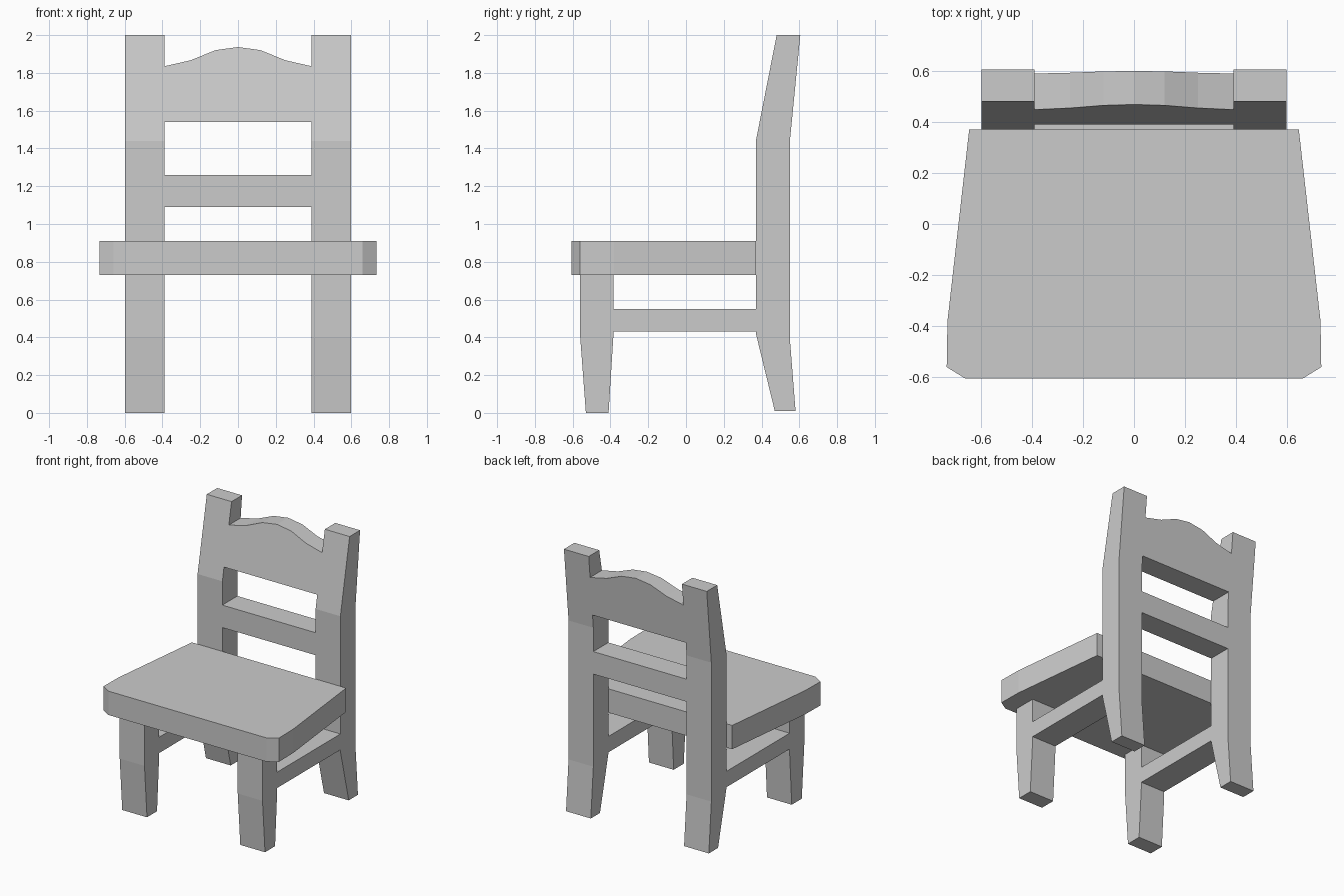
import bpy, bmesh

if "Cube" in bpy.data.objects:
    bpy.data.objects.remove(bpy.data.objects["Cube"])


def prism(name, near, far):
    """Closed flat-faced solid between two matching outlines."""
    bm = bmesh.new()
    a = [bm.verts.new(p) for p in near]
    b = [bm.verts.new(p) for p in far]
    bm.faces.new(a)
    bm.faces.new(b[::-1])
    n = len(a)
    for i in range(n):
        j = (i + 1) % n
        bm.faces.new((a[i], b[i], b[j], a[j]))
    bmesh.ops.recalc_face_normals(bm, faces=bm.faces)
    mesh = bpy.data.meshes.new(name)
    bm.to_mesh(mesh)
    bm.free()
    obj = bpy.data.objects.new(name, mesh)
    bpy.context.collection.objects.link(obj)
    return obj


def side_part(name, profile, x0, x1):
    """Extrude a (y, z) profile across x."""
    return prism(name, [(x0, y, z) for y, z in profile],
                 [(x1, y, z) for y, z in profile])


def rect(y0, y1, z0, z1):
    return [(y0, z0), (y1, z0), (y1, z1), (y0, z1)]


INNER, OUTER = 0.39, 0.597

# Side profiles of the posts, front legs and rails
post = [(0.47, 0.01), (0.58, 0.01), (0.55, 0.39), (0.55, 1.44),
        (0.605, 2.0), (0.48, 2.0), (0.37, 1.44), (0.37, 0.42)]
leg = [(-0.53, 0), (-0.41, 0), (-0.385, 0.4), (-0.385, 0.73),
       (-0.56, 0.73), (-0.56, 0.4)]
rail = rect(-0.385, 0.37, 0.43, 0.55)

for label, s in (("left", -1), ("right", 1)):
    side_part(label + "_back_post", post, s * INNER, s * OUTER)
    side_part(label + "_front_leg", leg, s * INNER, s * OUTER)
    side_part(label + "_side_rail", rail, s * INNER, s * OUTER)

# Seat: tapered slab with clipped front corners
half = [(0.645, 0.37), (0.73, -0.38), (0.733, -0.56), (0.66, -0.605)]
outline = half + [(-x, y) for x, y in reversed(half)]
prism("seat", [(x, y, 0.73) for x, y in outline],
      [(x, y, 0.91) for x, y in outline])

# Lower back slat
side_part("back_slat", rect(0.37, 0.55, 1.09, 1.26), -INNER, INNER)

# Crest panel: wavy top, leaning back flush with the posts
wave = [(INNER, 1.835), (0.25, 1.867), (0.12, 1.92)]
crest = ([(-INNER, 1.54), (INNER, 1.54)] + wave + [(0, 1.937)]
         + [(-x, z) for x, z in reversed(wave)])
prism("crest_panel",
      [(x, 0.37 + 0.11 * (z - 1.44) / 0.56, z) for x, z in crest],
      [(x, 0.55 + 0.055 * (z - 1.44) / 0.56, z) for x, z in crest])
